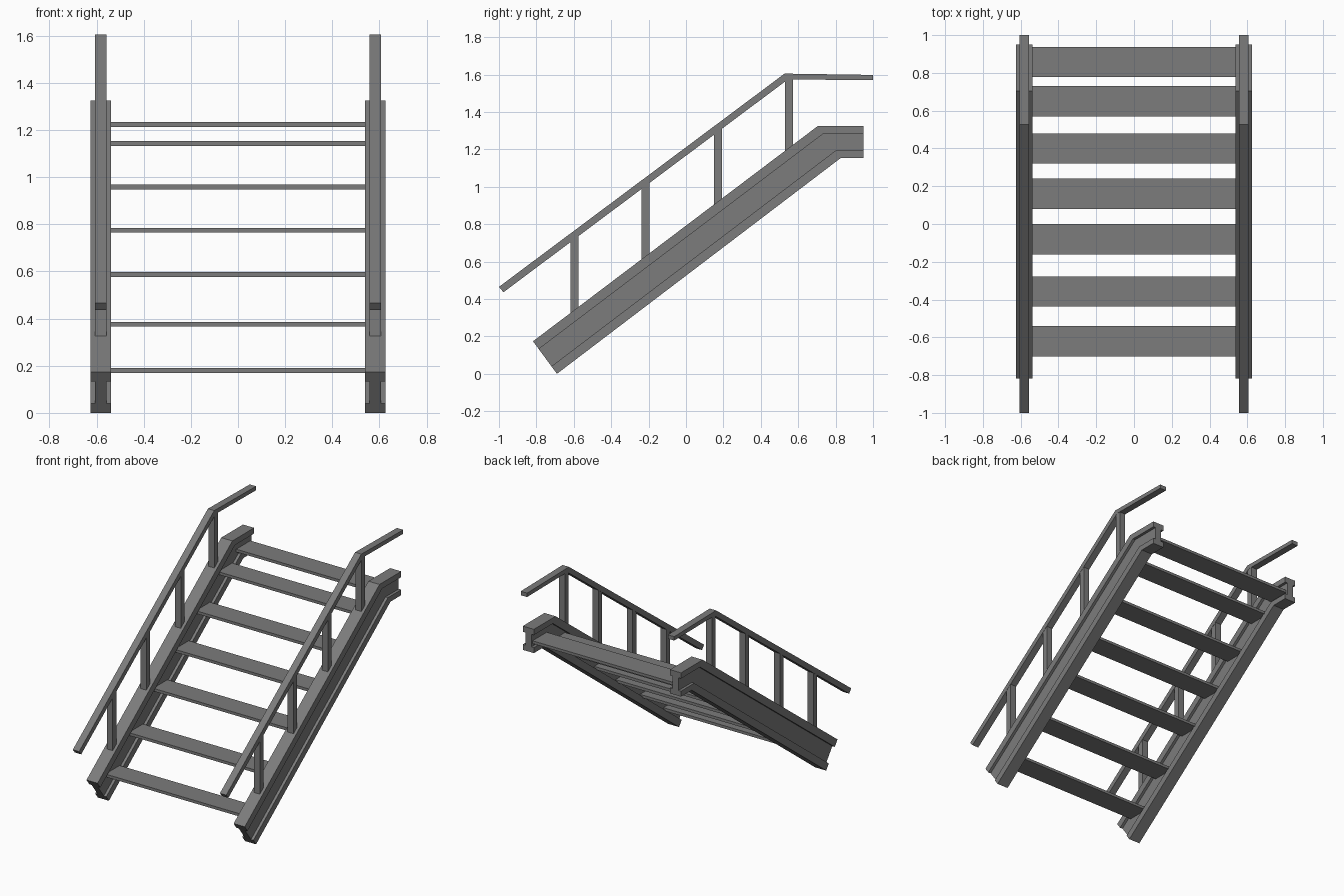
import bpy
import bmesh
from mathutils import Vector

cube = bpy.data.objects.get("Cube")
if cube:
    bpy.data.objects.remove(cube, do_unlink=True)

steel = bpy.data.materials.new("grey steel")
steel.use_nodes = True
GREY = (0.2, 0.2, 0.2, 1)
steel.diffuse_color = GREY
steel.node_tree.nodes["Principled BSDF"].inputs["Base Color"].default_value = GREY

SIDE_X = 0.582


def loft(name, section, stations, x=0.0):
    """Sweep a section of (x offset, fraction from upper to lower edge)
    through stations given as (upper, lower) points in the y-z plane."""
    bm = bmesh.new()
    rings = []
    for upper, lower in stations:
        up, low = Vector(upper), Vector(lower)
        ring = []
        for dx, t in section:
            p = up.lerp(low, t)
            ring.append(bm.verts.new((x + dx, p.x, p.y)))
        rings.append(ring)
    n = len(section)
    for a, b in zip(rings, rings[1:]):
        for i in range(n):
            j = (i + 1) % n
            bm.faces.new((a[i], a[j], b[j], b[i]))
    bm.faces.new(rings[0])
    bm.faces.new(rings[-1])
    bmesh.ops.recalc_face_normals(bm, faces=bm.faces)
    mesh = bpy.data.meshes.new(name)
    bm.to_mesh(mesh)
    bm.free()
    mesh.materials.append(steel)
    obj = bpy.data.objects.new(name, mesh)
    bpy.context.collection.objects.link(obj)
    return obj


def box_section(half):
    return [(-half, 0), (half, 0), (half, 1), (-half, 1)]


# I-beam section: wide flanges joined by a thin web
F, W = 0.044, 0.024
half_beam = [(F, 0), (F, 0.24), (W, 0.24), (W, 0.77), (F, 0.77), (F, 1)]
beam_section = half_beam + [(-dx, t) for dx, t in reversed(half_beam)]

beam_path = [((-0.818, 0.174), (-0.69, 0)),
             ((0.705, 1.325), (0.829, 1.155)),
             ((0.95, 1.325), (0.95, 1.155))]
rail_path = [((-1, 0.465), (-0.976, 0.436)),
             ((0.527, 1.605), (0.545, 1.574)),
             ((1, 1.598), (1, 1.57))]


def height_on(p, q, y):
    """Height at y on the straight line from p to q."""
    return p[1] + (q[1] - p[1]) * (y - p[0]) / (q[0] - p[0])


# Stringers, handrails and posts on both sides
for side, sx in (("left", 1), ("right", -1)):
    x = sx * SIDE_X
    loft(side + "_stringer", beam_section, beam_path, x)
    loft(side + "_handrail", box_section(0.025), rail_path, x)
    for k, y in enumerate((-0.597, -0.217, 0.172, 0.551)):
        stations = []
        for edge in (y - 0.021, y + 0.021):
            foot = height_on(beam_path[0][0], beam_path[1][0], edge) - 0.01
            if edge < rail_path[1][1][0]:
                head = height_on(rail_path[0][1], rail_path[1][1], edge)
            else:
                head = rail_path[1][1][1]
            stations.append(((edge, head + 0.008), (edge, foot)))
        loft(f"{side}_post_{k + 1}", box_section(0.0235), stations, x)

# Treads: centre y and top z, spanning between the beam webs
treads = [(-0.621, 0.19), (-0.358, 0.386), (-0.081, 0.597), (0.16, 0.784),
          (0.4, 0.968), (0.65, 1.152), (0.857, 1.233)]
for k, (y, z) in enumerate(treads):
    edges = [((e, z), (e, z - 0.02)) for e in (y - 0.08, y + 0.08)]
    loft(f"tread_{k + 1}", box_section(SIDE_X - W + 0.002), edges)
